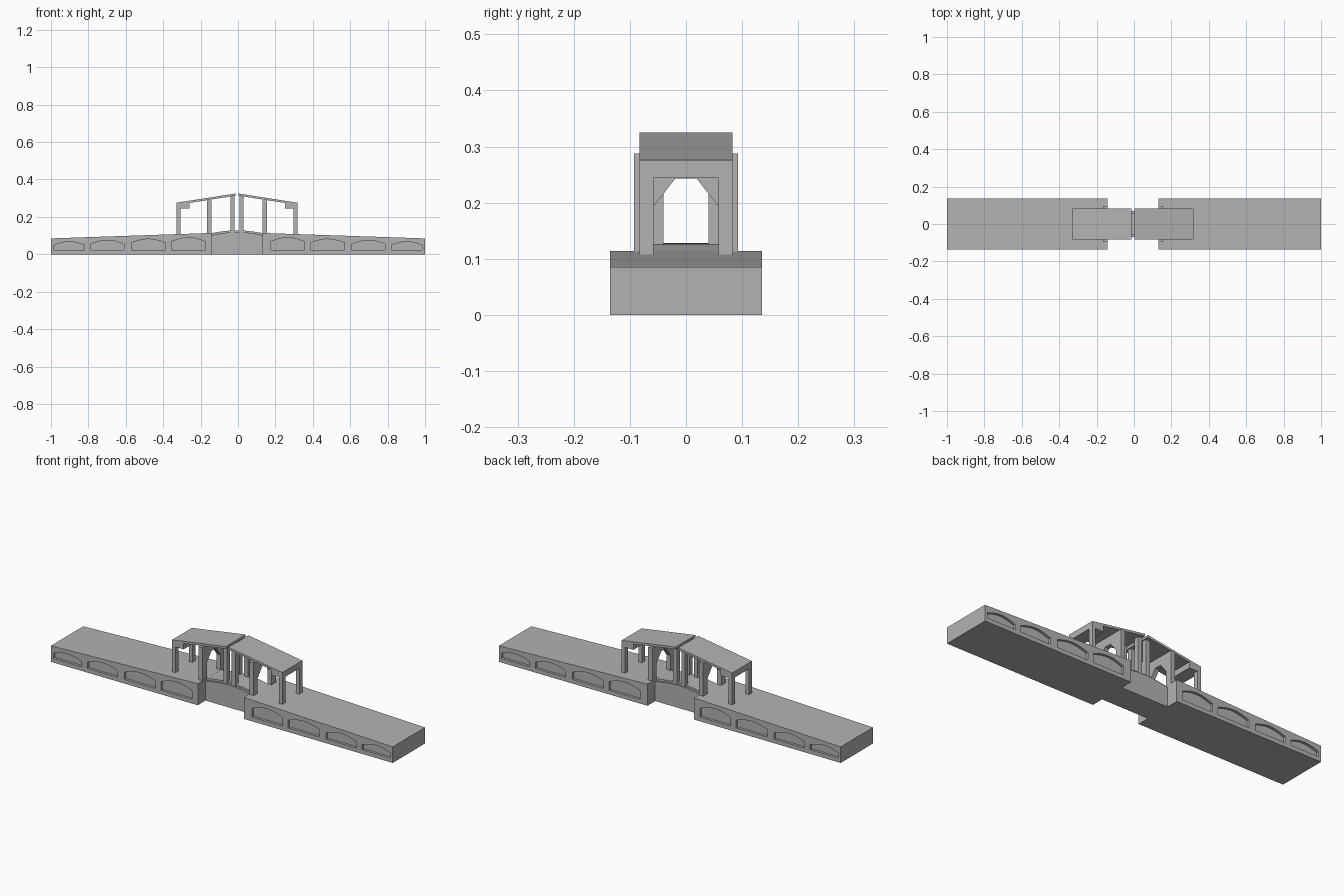
import bpy, bmesh, math

cube = bpy.data.objects.get("Cube")
if cube:
    bpy.data.objects.remove(cube, do_unlink=True)

stone = bpy.data.materials.new("grey_stone")
stone.use_nodes = True
GREY = (0.45, 0.45, 0.45, 1)
stone.diffuse_color = GREY
stone.node_tree.nodes["Principled BSDF"].inputs["Base Color"].default_value = GREY

MID = -0.005          # the crossing sits slightly off the centre


def prism(name, pts, lo, hi, axis="y"):
    """Extrude a profile along y (points are x,z) or along x (points are y,z)."""
    bm = bmesh.new()
    place = (lambda a, z, t: (a, t, z)) if axis == "y" else (lambda a, z, t: (t, a, z))
    face = bm.faces.new([bm.verts.new(place(a, z, lo)) for a, z in pts])
    out = bmesh.ops.extrude_face_region(bm, geom=[face])
    move = (0, hi - lo, 0) if axis == "y" else (hi - lo, 0, 0)
    verts = [g for g in out["geom"] if isinstance(g, bmesh.types.BMVert)]
    bmesh.ops.translate(bm, verts=verts, vec=move)
    bmesh.ops.recalc_face_normals(bm, faces=bm.faces)
    mesh = bpy.data.meshes.new(name)
    bm.to_mesh(mesh)
    bm.free()
    mesh.materials.append(stone)
    obj = bpy.data.objects.new(name, mesh)
    bpy.context.collection.objects.link(obj)
    return obj


def box(name, x0, x1, y0, y1, z0, z1):
    return prism(name, [(x0, z0), (x1, z0), (x1, z1), (x0, z1)], y0, y1)


def cut(target, cutter):
    mod = target.modifiers.new("recess", "BOOLEAN")
    mod.operation, mod.solver, mod.object = "DIFFERENCE", "EXACT", cutter
    bpy.context.view_layer.objects.active = target
    bpy.ops.object.modifier_apply(modifier=mod.name)
    bpy.data.objects.remove(cutter, do_unlink=True)


def arc(x0, x1, side, peak, n=12):
    """Points of a shallow arch from x0 to x1."""
    return [(x0 + (x1 - x0) * i / n, side + (peak - side) * math.sin(math.pi * i / n))
            for i in range(n + 1)]


def roof_z(d):
    return 0.325 - 0.049 * (d - 0.008) / 0.315


# Centre crossing: low walls with a raised curved walkway
L, R = MID - 0.14, MID + 0.14
prism("centre_block", [(R, 0), (L, 0)] + arc(L, R, 0.102, 0.119), -0.07, 0.07)
prism("centre_walkway", [(R, 0.05), (L, 0.05)] + arc(L, R, 0.113, 0.128), -0.06, 0.06)

# Arched bays: inner x, outer x, side height, crown height
BAYS = [(0.175, 0.355, 0.068, 0.089), (0.388, 0.57, 0.062, 0.081),
        (0.61, 0.787, 0.055, 0.075), (0.82, 0.985, 0.049, 0.067)]
ROOF, HALF = 0.012, 0.083

for s, side in ((1, "left"), (-1, "right")):
    X = lambda d: MID + s * d

    # Long sloping ramp with arched recesses on both faces
    inner = X(0.136)
    ramp = prism(side + "_ramp", [(s, 0), (s, 0.085), (inner, 0.114), (inner, 0)], -0.135, 0.135)
    for a, b, spring, crown in BAYS:
        outline = [(s * b, 0.022), (s * a, 0.022)] + arc(s * a, s * b, spring, crown)
        for f in (-1, 1):
            y = f * 0.135
            cut(ramp, prism("recess_cutter", outline, y - 0.013, y + 0.013))

    # Sloping roof slab
    prism(side + "_roof", [(X(0.008), 0.325), (X(0.323), 0.276),
                           (X(0.323), 0.276 - ROOF), (X(0.008), 0.325 - ROOF)], -HALF, HALF)

    # Outer portal: deep beam on two posts
    prism(side + "_end_beam", [(X(0.255), 0.244), (X(0.323), 0.244), (X(0.323), 0.27),
                               (X(0.255), roof_z(0.255) - 0.006)], -HALF, HALF)

    # Middle frame with angled braces, slightly wider than the roof
    edge = [(0.058, 0.105), (0.058, 0.193), (0.019, 0.243)]
    mirror = [(-y, z) for y, z in reversed(edge)]
    prism(side + "_middle_frame", edge + mirror + [(-0.093, 0.105), (-0.093, 0.288),
          (0.093, 0.288), (0.093, 0.105)], X(0.137), X(0.161), "x")

    # Posts at the outer end and beside the centre gap
    for f, hand in ((1, "back"), (-1, "front")):
        box(f"{side}_{hand}_end_post", X(0.303), X(0.323), f * 0.058, f * HALF, 0.1, 0.25)
        box(f"{side}_{hand}_centre_post", X(0.013), X(0.035), f * 0.04, f * 0.065, 0.11, 0.314)
